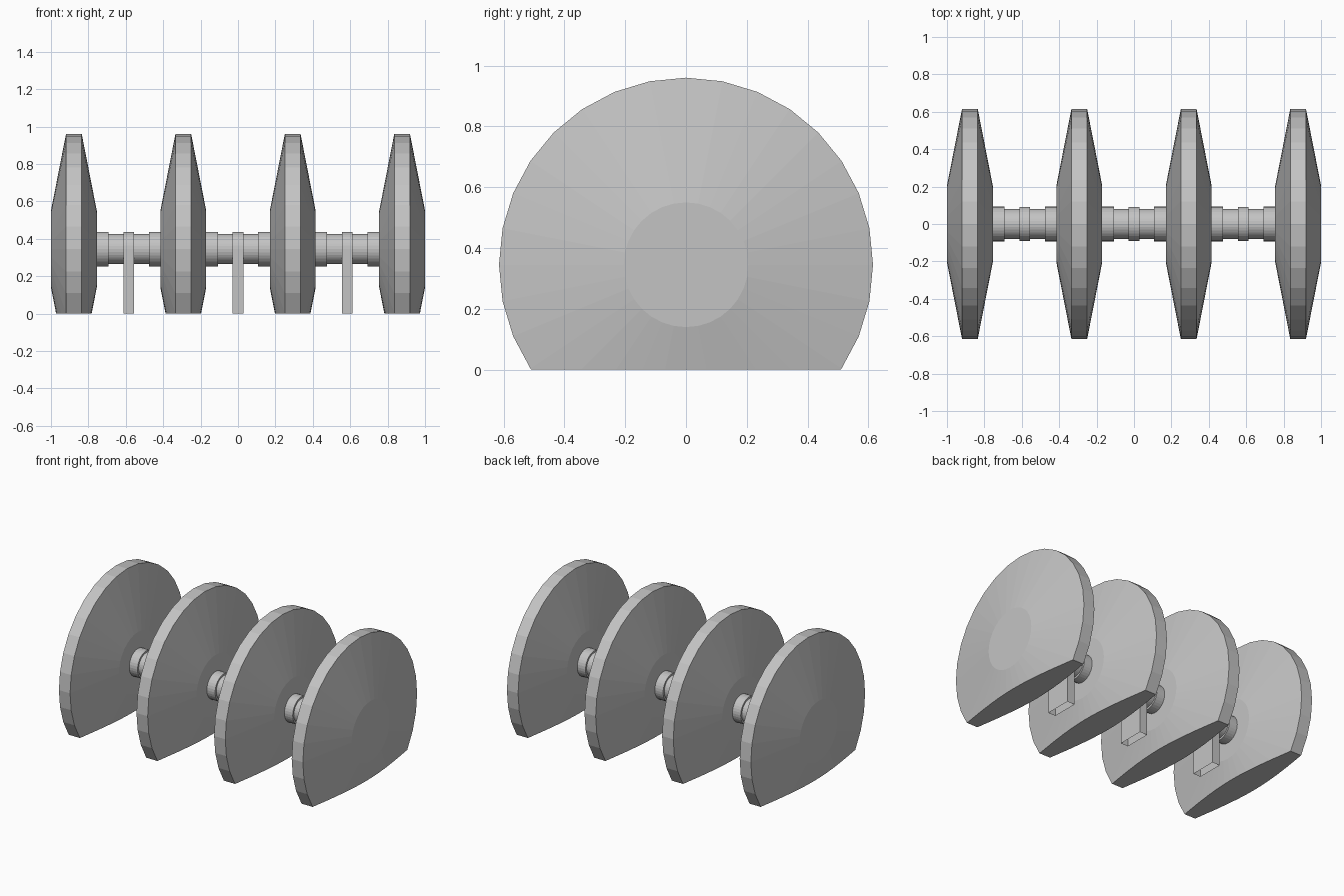
import bpy, bmesh
from math import pi, sin, cos

if "Cube" in bpy.data.objects:
    bpy.data.objects.remove(bpy.data.objects["Cube"])

AXIS_Z = 0.345      # height of the shared axis
SIDES = 32
PITCH = 0.585       # spacing of the discs

grey = bpy.data.materials.new("plain grey")
grey.diffuse_color = (0.55, 0.55, 0.55, 1)
grey.use_nodes = True
grey.node_tree.nodes["Principled BSDF"].inputs["Base Color"].default_value = grey.diffuse_color


def finish(bm, name):
    me = bpy.data.meshes.new(name)
    bm.to_mesh(me)
    bm.free()
    me.materials.append(grey)
    ob = bpy.data.objects.new(name, me)
    bpy.context.collection.objects.link(ob)
    return ob


def lathe(name, profile, cx, cut=False):
    """Spin (x, radius) points round the x axis; optionally cut flat at z = 0."""
    bm = bmesh.new()
    rings = []
    for x, r in profile:
        rings.append([bm.verts.new((cx + x, r * sin(2 * pi * i / SIDES),
                                    AXIS_Z + r * cos(2 * pi * i / SIDES)))
                      for i in range(SIDES)])
    for a, b in zip(rings, rings[1:]):
        for i in range(SIDES):
            j = (i + 1) % SIDES
            bm.faces.new((a[i], a[j], b[j], b[i]))
    bm.faces.new(rings[0])
    bm.faces.new(rings[-1])
    if cut:
        geom = bm.verts[:] + bm.edges[:] + bm.faces[:]
        res = bmesh.ops.bisect_plane(bm, geom=geom, plane_co=(0, 0, 0),
                                     plane_no=(0, 0, 1), clear_inner=True)
        edges = [e for e in res["geom_cut"] if isinstance(e, bmesh.types.BMEdge)]
        bmesh.ops.contextual_create(bm, geom=edges)
    bmesh.ops.recalc_face_normals(bm, faces=bm.faces[:])
    return finish(bm, name)


def arch_support(name, cx, hw=0.0285, r=0.092):
    """Round-topped post, open underneath."""
    half = SIDES // 2
    outline = [(-r, 0)]
    outline += [(-r * cos(pi * i / half), AXIS_Z + r * sin(pi * i / half))
                for i in range(half + 1)]
    outline += [(r, 0)]
    bm = bmesh.new()
    a = [bm.verts.new((cx - hw, y, z)) for y, z in outline]
    b = [bm.verts.new((cx + hw, y, z)) for y, z in outline]
    bm.faces.new(a[::-1])
    bm.faces.new(b)
    for i in range(len(a) - 1):
        bm.faces.new((a[i], a[i + 1], b[i + 1], b[i]))
    # close temporarily so the normals come out right, then open the bottom
    base = bm.faces.new((a[-1], a[0], b[0], b[-1]))
    bmesh.ops.recalc_face_normals(bm, faces=bm.faces[:])
    bmesh.ops.delete(bm, geom=[base], context="FACES_ONLY")
    return finish(bm, name)


# four bevelled discs with flat feet
disc = [(-0.1225, 0.205), (-0.042, 0.615), (0.042, 0.615), (0.1225, 0.205)]
for k in range(4):
    lathe(f"disc_{k + 1}", disc, (k - 1.5) * PITCH, cut=True)

# axle sections with end collars, and a support in the middle of each
c, s, e, t = 0.0925, 0.08, 0.171, 0.108
axle = [(-e, c), (-t, c), (-t, s), (t, s), (t, c), (e, c)]
for k in range(3):
    cx = (k - 1) * PITCH
    lathe(f"axle_{k + 1}", axle, cx)
    arch_support(f"support_{k + 1}", cx)
